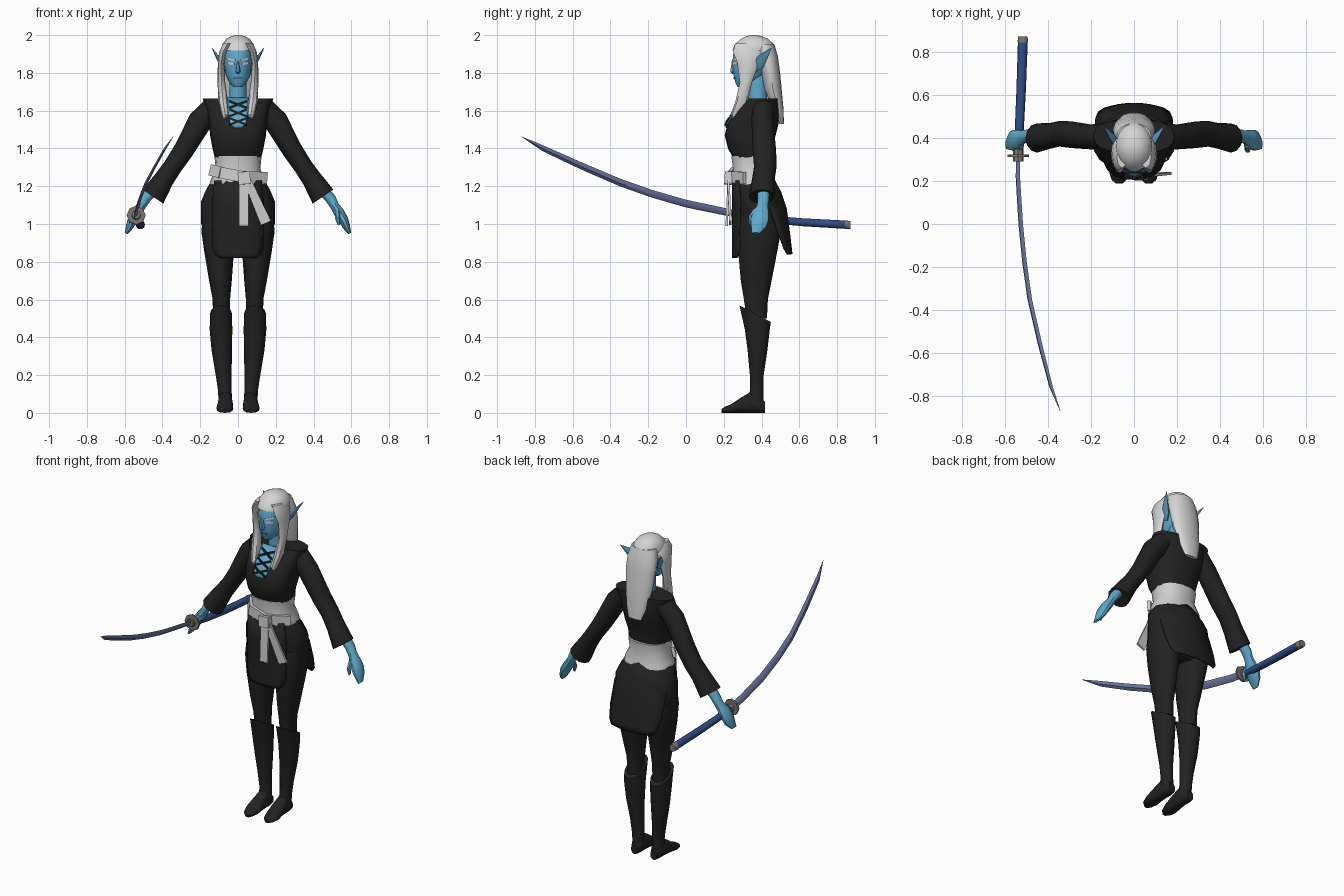
import bpy, bmesh, math
from mathutils import Vector as V


def material(name, r, g, b):
    m = bpy.data.materials.new(name)
    m.diffuse_color = (r, g, b, 1)
    return m


SKIN = material("blue skin", .115, .40, .60)
HAIR = material("silver hair", .66, .66, .66)
CLOTH = material("black cloth", .016, .016, .016)
SASH = material("pale sash", .62, .62, .62)
STEEL = material("blade steel", .17, .20, .40)
GRIP = material("blue grip", .028, .075, .23)
METAL = material("grey metal", .19, .18, .17)
LIPS = material("dark blue lips", .04, .16, .30)


def finish(name, bm, mat, mirror=False):
    if mirror:
        for v in bm.verts:
            v.co.x = -v.co.x
    bmesh.ops.recalc_face_normals(bm, faces=bm.faces)
    me = bpy.data.meshes.new(name)
    bm.to_mesh(me)
    bm.free()
    me.materials.append(mat)
    ob = bpy.data.objects.new(name, me)
    bpy.context.collection.objects.link(ob)
    return ob


def loft(name, rings, mat, n=14, e=1.0, mirror=False):
    """Skin rings of (centre, u axis, v axis); e < 1 squares the section."""
    bm = bmesh.new()
    loops = []
    for c, u, v in rings:
        loop = []
        for i in range(n):
            a = 2 * math.pi * i / n
            cu, sv = math.cos(a), math.sin(a)
            cu = math.copysign(abs(cu) ** e, cu)
            sv = math.copysign(abs(sv) ** e, sv)
            loop.append(bm.verts.new(V(c) + V(u) * cu + V(v) * sv))
        loops.append(loop)
    for a, b in zip(loops, loops[1:]):
        for i in range(n):
            j = (i + 1) % n
            bm.faces.new((a[i], a[j], b[j], b[i]))
    bm.faces.new(loops[0])
    bm.faces.new(loops[-1])
    return finish(name, bm, mat, mirror)


def level(rows):
    """Horizontal rings from (z, centre x, half width, front y, back y)."""
    return [((x, (f + b) / 2, z), (rx, 0, 0), (0, (b - f) / 2, 0)) for z, x, rx, f, b in rows]


def sheet(name, rows, mat, surf, thick=.008, cols=9):
    """Curved cloth panel from rows of (z, half width), y given by surf(x, z)."""
    bm = bmesh.new()
    grid = []
    for z, w in rows:
        xs = [w * (2 * i / (cols - 1) - 1) for i in range(cols)]
        grid.append([bm.verts.new((x, surf(x, z), z)) for x in xs])
    for a, b in zip(grid, grid[1:]):
        for i in range(cols - 1):
            bm.faces.new((a[i], a[i + 1], b[i + 1], b[i]))
    ob = finish(name, bm, mat)
    mod = ob.modifiers.new("thickness", 'SOLIDIFY')
    mod.thickness, mod.offset = thick, 0
    return ob


def strip(name, p, q, w, t, mat, w2=None):
    """Flat band from p to q, w wide across the front, t thick."""
    p, q = V(p), V(q)
    d = (q - p).normalized()
    side = d.cross(V((0, 1, 0))).normalized()
    out = d.cross(side).normalized() * t * .7071
    k = .7071
    rings = [(c, (side * ww + out) * k, (side * ww - out) * k)
             for c, ww in ((p, w * .7071), (q, (w2 or w) * .7071))]
    return loft(name, rings, mat, 4)


def lerp(rows, z, i):
    for a, b in zip(rows, rows[1:]):
        if a[0] <= z <= b[0]:
            return a[i] + (b[i] - a[i]) * (z - a[0]) / (b[0] - a[0])
    return rows[-1][i] if z > rows[-1][0] else rows[0][i]


# Torso, bare chest opening and lacing
E = .8
TORSO = [(1.33, 0, .118, .26, .45), (1.40, 0, .135, .222, .45), (1.47, 0, .148, .205, .475),
         (1.53, 0, .153, .22, .49), (1.60, 0, .165, .265, .495), (1.665, 0, .188, .33, .487)]
loft("tunic", level(TORSO), CLOTH, 20, E)


def chest(x, z):
    rx, f, b = (lerp(TORSO, z, i) for i in (2, 3, 4))
    return (f + b) / 2 - (b - f) / 2 * (1 - abs(x / rx) ** (2 / E)) ** (E / 2) - .004


sheet("chest_opening", [(1.668, .055), (1.63, .054), (1.60, .052), (1.57, .05), (1.53, .042), (1.51, .02)],
      SKIN, chest, .006)
for z in (1.525, 1.57, 1.615):
    for s in (-1, 1):
        p, q = (-.045 * s, z), (.045 * s, z + .035)
        m = (0, z + .0175)
        for a, b in ((p, m), (m, q)):
            strip("chest_lace", (a[0], chest(*a) - .008, a[1]), (b[0], chest(*b) - .008, b[1]), .011, .009, CLOTH)

# Pelvis and skirt panels
loft("hips", level([(1.24, 0, .135, .265, .45), (1.18, 0, .17, .262, .485), (1.12, 0, .195, .265, .508),
                    (1.0, 0, .195, .272, .515), (.93, 0, .17, .29, .505), (.89, 0, .1, .33, .46)]), CLOTH, 18, .9)
sheet("front_skirt_panel", [(1.23, .125), (1.1, .135), (.95, .137), (.88, .135), (.84, .122), (.82, .095)],
      CLOTH, lambda x, z: .247 + 2.2 * x * x)
BACK = [(.84, .56, 1.2), (.95, .547, 1.8), (1.08, .53, 2.6), (1.17, .50, 4), (1.24, .462, 4.5)]
sheet("back_skirt_panel", [(1.24, .13), (1.17, .16), (1.08, .18), (.95, .178), (.87, .165), (.84, .14)],
      CLOTH, lambda x, z: lerp(BACK, z, 1) - lerp(BACK, z, 2) * x * x)

# Waist sash with wrapped band, knot and hanging tails
loft("sash", level([(1.21, 0, .15, .245, .475), (1.235, 0, .145, .242, .47), (1.29, 0, .118, .248, .455),
                    (1.36, 0, .125, .238, .465)]), SASH, 18, .85)
strip("sash_band", (-.142, .325, 1.285), (-.09, .252, 1.272), .06, .02, SASH)
strip("sash_band", (-.092, .252, 1.272), (.025, .232, 1.25), .06, .02, SASH)
strip("sash_band", (.03, .232, 1.25), (.15, .31, 1.245), .06, .02, SASH)
strip("sash_knot", (.03, .226, 1.275), (.035, .222, 1.21), .065, .04, SASH)
strip("sash_tail", (.03, .226, 1.24), (.03, .215, .99), .052, .012, SASH)
strip("sash_tail", (.05, .224, 1.23), (.148, .235, 1.005), .04, .012, SASH, .058)

# Limbs, built once and mirrored
A = V((.83, 0, .56))
Y = V((0, 1, 0))


def limb(rows):
    return [((x, y, z), A * r, Y * ry) for x, y, z, r, ry in rows]


for mir in (False, True):
    side = "right_" if mir else "left_"
    loft(side + "sleeve", limb([(.13, .41, 1.62, .06, .06), (.20, .405, 1.545, .064, .058),
                                (.288, .415, 1.39, .054, .062), (.345, .42, 1.305, .05, .06),
                                (.39, .41, 1.24, .053, .06), (.45, .40, 1.145, .066, .068)]), CLOTH, 12, 1, mir)
    loft(side + "forearm_and_hand", limb([(.43, .41, 1.20, .03, .034), (.49, .41, 1.135, .028, .032),
                                          (.512, .405, 1.095, .024, .03), (.535, .395, 1.06, .028, .044),
                                          (.56, .39, 1.02, .026, .05), (.575, .385, .985, .02, .042),
                                          (.592, .37, .95, .008, .022)]), SKIN, 10, 1, mir)
    loft(side + "thumb", limb([(.525, .37, 1.075, .016, .016), (.528, .345, 1.035, .016, .015),
                               (.535, .342, .995, .007, .007)]), SKIN, 6, 1, mir)
    loft(side + "leg", level([(.50, .088, .045, .32, .43), (.60, .088, .046, .305, .435),
                              (.70, .093, .06, .288, .455), (.85, .1, .078, .274, .485),
                              (.96, .102, .092, .272, .505), (1.05, .1, .085, .28, .50)]), CLOTH, 14, 1, mir)
    boot = level([(.06, .067, .036, .325, .412), (.12, .07, .036, .338, .41), (.20, .076, .042, .337, .412),
                  (.33, .086, .054, .325, .432), (.44, .09, .06, .31, .445)])
    boot.append(((.09, .366, .525), (.058, 0, 0), (0, .085, -.045)))
    loft(side + "boot", boot, CLOTH, 14, 1, mir)
    loft(side + "foot", [((x, y, r), (w, 0, 0), (0, 0, r)) for x, y, r, w in
                         ((.067, .417, .03, .022), (.067, .39, .045, .035), (.067, .34, .055, .038),
                          (.068, .29, .04, .042), (.07, .24, .023, .045), (.07, .205, .016, .034),
                          (.068, .188, .01, .015))], CLOTH, 12, .85, mir)
    # Pointed ear, front lock, eye and brow
    W = V((0, .77, -.63))
    T = V((.012, -.008, 0))
    loft(side + "ear", [(c, W * w, T * t) for c, w, t in
                        (((.068, .355, 1.815), .022, 1), ((.088, .385, 1.85), .032, 1),
                         ((.112, .415, 1.89), .02, .6), ((.138, .452, 1.932), .002, .1))], SKIN, 6, 1, mir)
    loft(side + "front_lock", level([(1.55, .07, .006, .25, .27), (1.58, .068, .02, .237, .29),
                                     (1.65, .079, .026, .262, .328), (1.75, .088, .02, .285, .35),
                                     (1.85, .09, .017, .272, .385), (1.91, .08, .02, .25, .40),
                                     (1.955, .055, .025, .26, .36)]), HAIR, 8, 1, mir)
    s = -1 if mir else 1
    strip(side + "brow", (.014 * s, .247, 1.866), (.06 * s, .28, 1.876), .008, .009, HAIR)
    strip(side + "eye", (.018 * s, .248, 1.848), (.054 * s, .273, 1.85), .012, .008, HAIR)

# Head, nose, lips and neck
loft("neck", level([(1.58, 0, .055, .33, .44), (1.66, 0, .046, .33, .43), (1.79, 0, .044, .32, .43)]), SKIN, 12)
loft("head", level([(1.725, 0, .022, .272, .32), (1.745, 0, .045, .262, .36), (1.79, 0, .066, .25, .42),
                    (1.85, 0, .075, .244, .45), (1.92, 0, .076, .25, .455), (1.97, 0, .055, .29, .43)]), SKIN, 18)
loft("nose", level([(1.795, 0, .006, .243, .26), (1.806, 0, .013, .232, .262), (1.86, 0, .006, .241, .26)]), SKIN, 6)
strip("lips", (-.02, .257, 1.772), (.02, .257, 1.772), .011, .009, LIPS)

# Hair cap and long back fall
loft("hair_cap", level([(1.918, 0, .086, .243, .475), (1.95, 0, .084, .256, .468), (1.98, 0, .062, .29, .437),
                        (1.995, 0, .035, .32, .40), (2.0, 0, .012, .345, .37)]), HAIR, 18)
loft("back_hair", level([(1.53, 0, .045, .495, .518), (1.60, 0, .068, .46, .517), (1.72, 0, .09, .412, .506),
                         (1.82, 0, .098, .392, .496), (1.89, 0, .096, .37, .486), (1.95, 0, .08, .35, .468)]), HAIR, 16)

# Curved sword: blade, guard, grip and pommel
U, N = V((.46, 0, .89)), V((.89, 0, -.46))
loft("blade", [((x, y, z), U * w, N * t) for x, y, z, w, t in
               ((-.54, .33, 1.045, .02, .008), (-.54, .216, 1.063, .022, .008), (-.527, 0, 1.108, .023, .008),
                (-.509, -.18, 1.16, .023, .008), (-.485, -.35, 1.22, .023, .008), (-.437, -.56, 1.31, .022, .007),
                (-.385, -.76, 1.402, .018, .006), (-.343, -.87, 1.462, .001, .001))], STEEL, 4)


def rod(name, rows, mat, n=10):
    loft(name, [((x, y, z), (r, 0, 0), (0, 0, r)) for x, y, z, r in rows], mat, n)


rod("grip", [(-.539, .34, 1.04, .02), (-.533, .45, 1.024, .021), (-.525, .62, 1.009, .022),
             (-.517, .85, .996, .023)], GRIP)
rod("pommel", [(-.517, .843, .996, .025), (-.517, .872, .994, .022)], METAL)
rod("guard", [(-.539, .312, 1.047, .05), (-.539, .324, 1.045, .05)], METAL, 8)
rod("blade_collar", [(-.539, .29, 1.05, .024), (-.539, .345, 1.04, .025)], METAL, 8)

# Smooth shading with crisp edges
for ob in bpy.context.collection.objects:
    ob.select_set(True)
    bpy.context.view_layer.objects.active = ob
bpy.ops.object.shade_smooth_by_angle(angle=math.radians(40))
